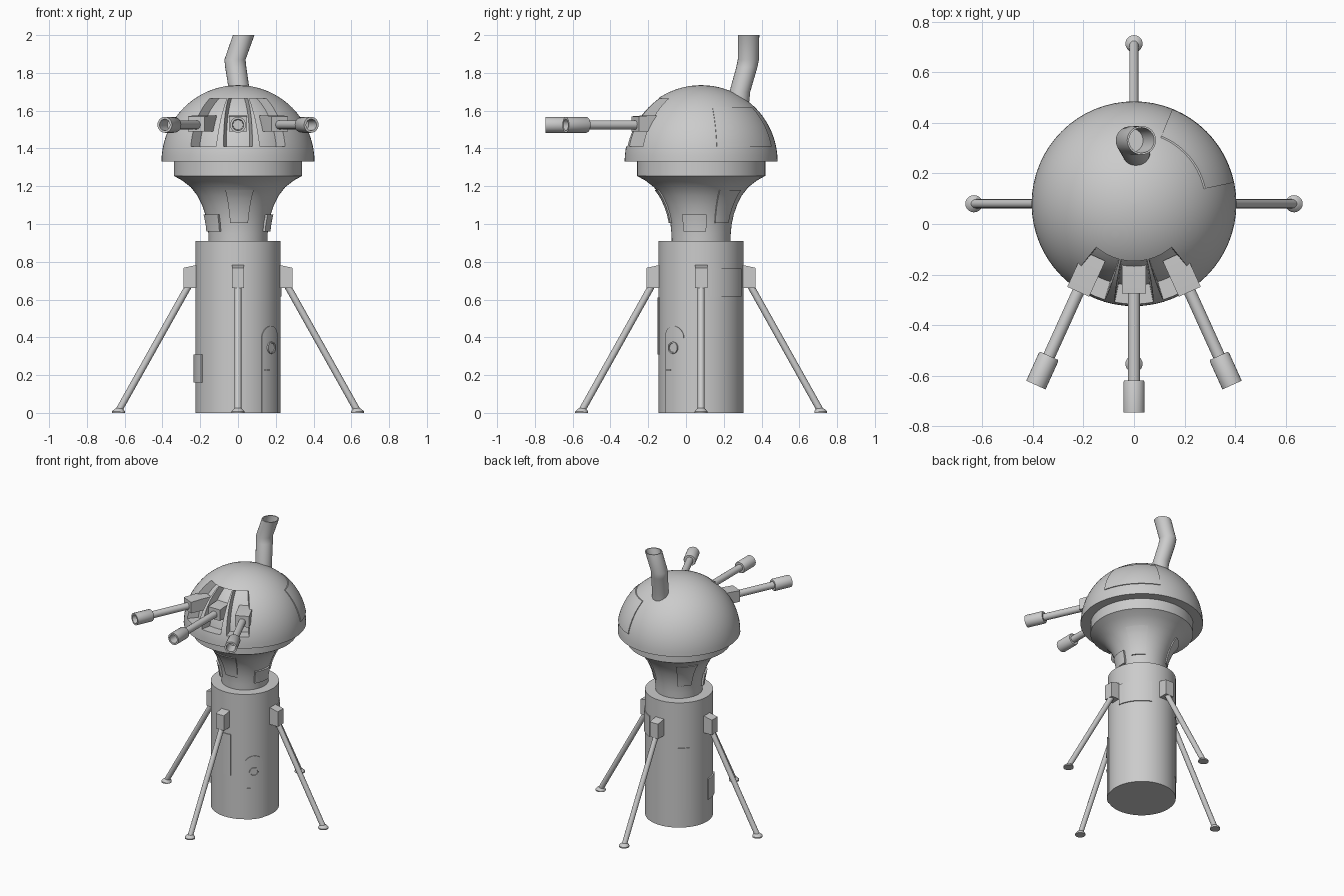
import bpy, bmesh
from math import sin, cos, pi, radians, sqrt
from mathutils import Vector

if "Cube" in bpy.data.objects:
    bpy.data.objects.remove(bpy.data.objects["Cube"])

CY = 0.08  # y of the tower axis


def finish(name, bm, angle=35):
    bmesh.ops.remove_doubles(bm, verts=bm.verts, dist=1e-5)
    bmesh.ops.recalc_face_normals(bm, faces=bm.faces)
    me = bpy.data.meshes.new(name)
    bm.to_mesh(me)
    bm.free()
    ob = bpy.data.objects.new(name, me)
    bpy.context.collection.objects.link(ob)
    smooth(ob, angle)
    return ob


def smooth(ob, angle=35):
    bpy.ops.object.select_all(action='DESELECT')
    ob.select_set(True)
    bpy.context.view_layer.objects.active = ob
    bpy.ops.object.shade_smooth_by_angle(angle=radians(angle))


def sweep(name, rings, axis=(0, 0, 1), n=24):
    """Skin circles given as (centre, radius), all square to one axis."""
    bm = bmesh.new()
    q = Vector(axis).to_track_quat('Z', 'Y')
    loops = [[bm.verts.new(Vector(c) + q @ Vector((r * cos(2 * pi * i / n), r * sin(2 * pi * i / n), 0)))
              for i in range(n)] for c, r in rings]
    for a, b in zip(loops, loops[1:]):
        for i in range(n):
            bm.faces.new((a[i], a[(i + 1) % n], b[(i + 1) % n], b[i]))
    bm.faces.new(loops[0])
    bm.faces.new(loops[-1])
    return finish(name, bm)


def lathe(name, profile, n=48):
    return sweep(name, [((0, CY, z), r) for r, z in profile], n=n)


def patch(name, az, rows, rfun, low, high, cols=10):
    """Curved plate around the axis; rows are (z, half angle in degrees)."""
    bm = bmesh.new()
    g = []
    for off in (low, high):
        layer = []
        for z, hw in rows:
            r = rfun(z) + off
            angs = [radians(az + hw * (2 * j / cols - 1)) for j in range(cols + 1)]
            layer.append([bm.verts.new((r * cos(a), CY + r * sin(a), z)) for a in angs])
        g.append(layer)
    m = len(rows) - 1
    for layer in g:
        for i in range(m):
            for j in range(cols):
                bm.faces.new((layer[i][j], layer[i][j + 1], layer[i + 1][j + 1], layer[i + 1][j]))
    for i in (0, m):
        for j in range(cols):
            bm.faces.new((g[0][i][j], g[0][i][j + 1], g[1][i][j + 1], g[1][i][j]))
    for j in (0, cols):
        for i in range(m):
            bm.faces.new((g[0][i][j], g[0][i + 1][j], g[1][i + 1][j], g[1][i][j]))
    return finish(name, bm, 30)


def ramp(z0, z1, w0, w1, n=8):
    return [(z0 + (z1 - z0) * i / n, w0 + (w1 - w0) * i / n) for i in range(n + 1)]


def prism(name, outline, width, to_world):
    """Extrude a 2D outline by width, mapped through to_world(u, v, w)."""
    bm = bmesh.new()
    a, b = [[bm.verts.new(to_world(u, v, s * width / 2)) for u, v in outline] for s in (-1, 1)]
    bm.faces.new(a)
    bm.faces.new(b)
    k = len(a)
    for i in range(k):
        bm.faces.new((a[i], a[(i + 1) % k], b[(i + 1) % k], b[i]))
    return finish(name, bm)


# Surface radii
NECK = [(0.155, 0.90), (0.157, 0.95), (0.162, 1.0), (0.173, 1.05), (0.19, 1.1), (0.215, 1.15),
        (0.25, 1.195), (0.295, 1.23), (0.34, 1.255)]


def neck_r(z):
    for (r0, z0), (r1, z1) in zip(NECK, NECK[1:]):
        if z <= z1:
            return r0 + (r1 - r0) * (z - z0) / (z1 - z0)
    return 0.34


def dome_r(z):
    return sqrt(max(0, 0.405 ** 2 - (z - 1.33) ** 2))


def body_r(z):
    return 0.225


# Tower body, neck and dome
lathe("tower_body", [(0.225, 0), (0.225, 0.91)], 64)
lathe("neck", NECK + [(0.34, 1.335)])
dome = lathe("dome", [(0.405 * cos(t * pi / 40), 1.33 + 0.405 * sin(t * pi / 40)) for t in range(20)]
             + [(0.004, 1.735)], 64)

# Three gun windows recessed into the dome
for az in (-118, -90, -62):
    cut = patch("window_cutter", az, ramp(1.41, 1.665, 11, 13), dome_r, -0.075, 0.08)
    cut.hide_render = True
    mod = dome.modifiers.new("window", 'BOOLEAN')
    mod.operation, mod.solver, mod.object = 'DIFFERENCE', 'EXACT', cut
    bpy.context.view_layer.objects.active = dome
    bpy.ops.object.modifier_apply(modifier=mod.name)
    bpy.data.objects.remove(cut)
smooth(dome, 30)

# Guns: housing, barrel and hollow muzzle
for side, start, tip in (("left", (-0.165, -0.145), (-0.388, -0.637)),
                         ("centre", (0, -0.14), (0, -0.745)),
                         ("right", (0.165, -0.145), (0.388, -0.637))):
    p, e = Vector((*start, 1.525)), Vector((*tip, 1.525))
    d = (e - p).normalized()
    s = Vector((-d.y, d.x, 0))
    prism(side + "_gun_housing", [(-0.02, -0.035), (0.135, -0.035), (0.135, 0.045), (0.06, 0.05), (-0.02, 0.05)],
          0.095, lambda u, v, w: p + d * u + s * w + Vector((0, 0, v)))
    sweep(side + "_gun_barrel", [(p + d * 0.1, 0.024), (e - d * 0.1, 0.024)], d)
    sweep(side + "_gun_muzzle", [(e - d * 0.127, 0.038), (e - d * 0.12, 0.042), (e, 0.042),
                                 (e, 0.03), (e - d * 0.09, 0.026)], d)

# Bent chimney with an open top
sweep("chimney", [((0.012, 0.275, 1.6), 0.055), ((0.008, 0.285, 1.7), 0.055), ((-0.012, 0.322, 1.83), 0.056),
                  ((-0.016, 0.33, 1.87), 0.056), ((0.03, 0.331, 2.0), 0.057), ((0.03, 0.331, 2.0), 0.05),
                  ((-0.012, 0.33, 1.88), 0.048)])

# Panels on the dome and neck
patch("dome_panel", 40, ramp(1.41, 1.62, 28, 28, 10), dome_r, -0.02, 0.006, 16)
for i, az in enumerate((-88, 42, 138)):
    patch(f"neck_panel_{i}", az, ramp(1.005, 1.18, 16, 18), neck_r, -0.01, 0.008)
for i, az in enumerate((-12, -146)):
    patch(f"neck_box_{i}", az, ramp(0.96, 1.05, 21, 21, 3), neck_r, -0.01, 0.014)

# Panels on the tower body
patch("front_panel", -91, ramp(0.31, 0.61, 11.5, 11.5, 2), body_r, -0.01, 0.005)
patch("rear_long_panel", 134, ramp(0.13, 0.58, 11, 11, 2), body_r, -0.01, 0.005)
patch("left_panel", 197, ramp(0.16, 0.31, 16, 16, 2), body_r, -0.01, 0.01)
patch("upper_panel", 38, ramp(0.615, 0.765, 29, 29, 2), body_r, -0.01, 0.007, 16)

# Arched door with porthole and handle
arch = [(0, 16.5), (0.2, 16.5)] + [(0.395 + 0.065 * sin(t * pi / 20), max(0.3, 16.5 * cos(t * pi / 20)))
                                   for t in range(11)]
patch("door", -40, arch, body_r, -0.01, 0.005)
a = radians(-40)
out = Vector((cos(a), sin(a), 0))
c = Vector((0, CY, 0.345)) + out * 0.222
sweep("door_porthole", [(c, 0.032), (c + out * 0.014, 0.032), (c + out * 0.014, 0.025),
                        (c + out * 0.009, 0.024)], out)
patch("door_handle", -48, [(0.224, 4), (0.23, 4)], body_r, 0, 0.011, 3)

# Four support legs with bracket and foot
for name, az in (("right", 0), ("back", 90), ("left", 180), ("front", 270)):
    a = radians(az)
    o, t = Vector((cos(a), sin(a), 0)), Vector((-sin(a), cos(a), 0))
    base = Vector((0, CY, 0))

    def at(r, z, w=0):
        return base + o * r + t * w + Vector((0, 0, z))
    prism(name + "_leg_bracket", [(0.2, 0.66), (0.288, 0.66), (0.288, 0.768), (0.225, 0.782), (0.2, 0.782)],
          0.066, at)
    top, foot = at(0.252, 0.69), at(0.63, 0.015)
    sweep(name + "_leg", [(top, 0.018), (foot, 0.018)], foot - top, 16)
    sweep(name + "_foot", [(at(0.633, 0), 0.034), (at(0.633, 0.008), 0.034), (at(0.63, 0.02), 0.024),
                           (at(0.628, 0.028), 0.012)], n=20)
